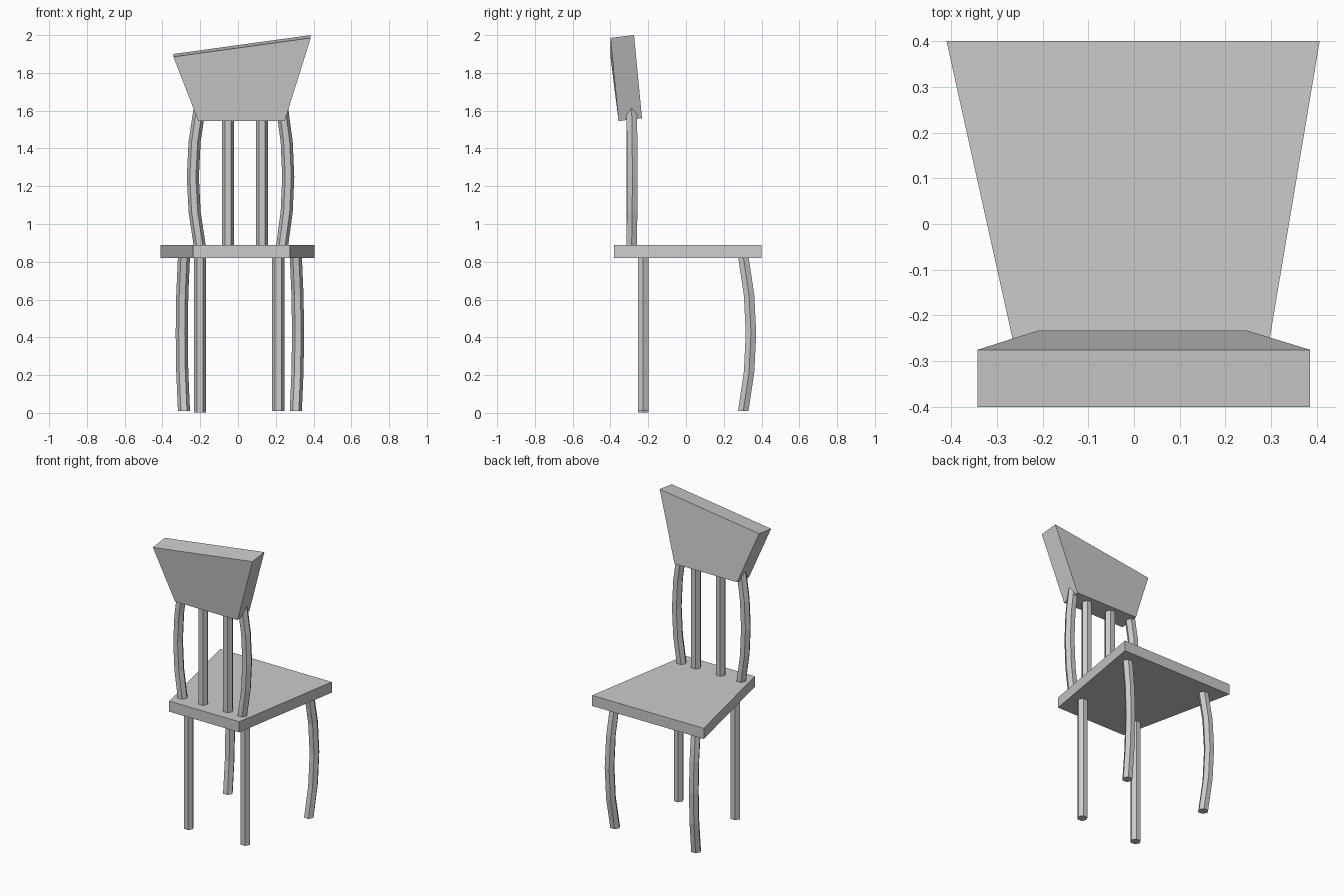
import bpy, bmesh
from math import cos, sin, tau

if "Cube" in bpy.data.objects:
    bpy.data.objects.remove(bpy.data.objects["Cube"])


def mesh_object(name, verts, faces):
    bm = bmesh.new()
    vs = [bm.verts.new(v) for v in verts]
    for f in faces:
        bm.faces.new([vs[i] for i in f])
    bmesh.ops.recalc_face_normals(bm, faces=bm.faces)
    mesh = bpy.data.meshes.new(name)
    bm.to_mesh(mesh)
    bm.free()
    obj = bpy.data.objects.new(name, mesh)
    bpy.context.collection.objects.link(obj)
    return obj


def loft(name, rings):
    """Skin equal-sized rings of points and cap both ends."""
    n = len(rings[0])
    verts = [p for ring in rings for p in ring]
    faces = [range(n), range(len(verts) - n, len(verts))]
    for r in range(len(rings) - 1):
        for i in range(n):
            j = (i + 1) % n
            faces.append((r * n + i, r * n + j, (r + 1) * n + j, (r + 1) * n + i))
    return mesh_object(name, verts, faces)


def bar(name, x, y, z0, z1, bow=(0, 0), steps=1, radius=0.032, sides=6):
    """Hexagonal bar that bows sideways by `bow` at mid height."""
    rings = []
    for s in range(steps + 1):
        t = s / steps
        k = 4 * t * (1 - t)
        rings.append([(x + bow[0] * k + radius * cos(tau * i / sides),
                       y + bow[1] * k + radius * sin(tau * i / sides),
                       z0 + (z1 - z0) * t) for i in range(sides)])
    return loft(name, rings)


# Seat: tapered slab, wider at the back of the y range
outline = [(-0.237, -0.38), (0.275, -0.38), (0.406, 0.40), (-0.41, 0.40)]
loft("seat", [[(x, y, z) for x, y in outline] for z in (0.82, 0.89)])

# Straight legs
bar("straight_leg_left", -0.202, -0.227, 0.003, 0.83)
bar("straight_leg_right", 0.213, -0.227, 0.01, 0.83)

# Bowed legs
bar("bowed_leg_left", -0.286, 0.303, 0.01, 0.83, (-0.012, 0.041), 4)
bar("bowed_leg_right", 0.306, 0.303, 0.01, 0.83, (0.012, 0.041), 4)

# Inner spindles
for side, x in (("left", -0.052), ("right", 0.128)):
    bar("spindle_" + side, x, -0.288, 0.88, 1.57)

# Outer bowed posts
bar("back_post_left", -0.202, -0.288, 0.88, 1.62, (-0.037, 0.004), 4)
bar("back_post_right", 0.233, -0.288, 0.88, 1.62, (0.033, 0.004), 4)

# Headrest: leaning, flared panel with a sloping top
lower = [(-0.21, -0.357, 1.545), (0.247, -0.357, 1.545),
         (0.247, -0.233, 1.56), (-0.21, -0.233, 1.56)]
upper = [(-0.342, -0.40, 1.885), (0.385, -0.40, 1.985),
         (0.385, -0.275, 2.0), (-0.342, -0.275, 1.90)]
loft("headrest", [lower, upper])
